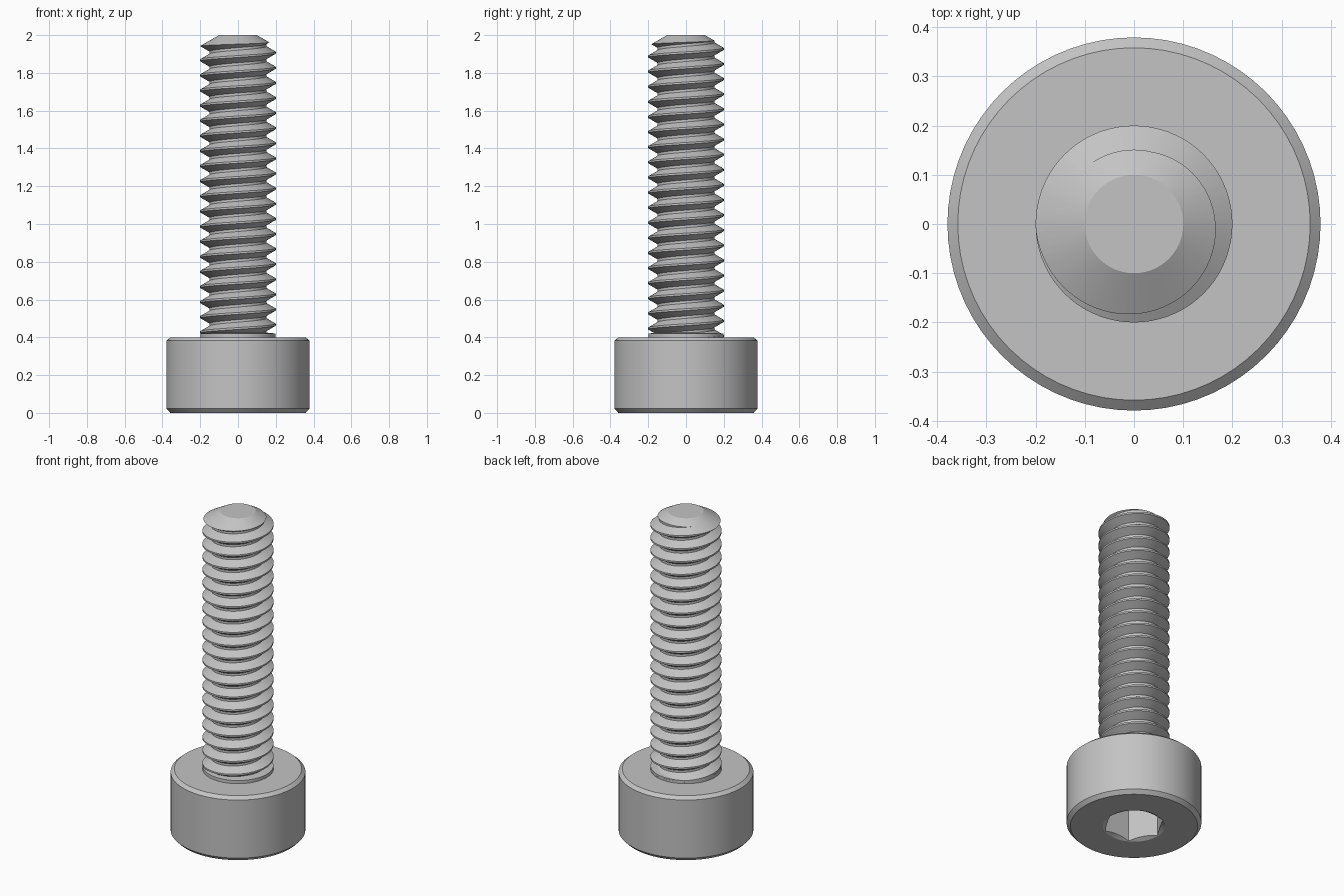
import bpy, bmesh, math

cube = bpy.data.objects.get("Cube")
if cube:
    bpy.data.objects.remove(cube, do_unlink=True)

SEG = 72          # sides of every round part
PITCH = 0.08
CREST, ROOT = 0.2, 0.151

steel = bpy.data.materials.new("grey_steel")
steel.use_nodes = True
colour = (0.55, 0.55, 0.55, 1)
steel.diffuse_color = colour
steel.node_tree.nodes["Principled BSDF"].inputs["Base Color"].default_value = colour


def finish(name, bm):
    bmesh.ops.recalc_face_normals(bm, faces=bm.faces)
    mesh = bpy.data.meshes.new(name)
    bm.to_mesh(mesh)
    bm.free()
    mesh.materials.append(steel)
    obj = bpy.data.objects.new(name, mesh)
    bpy.context.collection.objects.link(obj)
    return obj


def lathe(name, profile, sides=SEG):
    """Turn (radius, z) points into a closed solid with flat ends."""
    bm = bmesh.new()
    rings = []
    for r, z in profile:
        rings.append([bm.verts.new((r * math.cos(math.tau * i / sides),
                                    r * math.sin(math.tau * i / sides), z))
                      for i in range(sides)])
    for low, high in zip(rings, rings[1:]):
        for i in range(sides):
            j = (i + 1) % sides
            bm.faces.new((low[i], low[j], high[j], high[i]))
    bm.faces.new(rings[0])
    bm.faces.new(rings[-1])
    return finish(name, bm)


def select(obj):
    bpy.ops.object.select_all(action='DESELECT')
    obj.select_set(True)
    bpy.context.view_layer.objects.active = obj


def boolean(obj, cutter, operation):
    cutter.hide_render = True
    mod = obj.modifiers.new("cut", 'BOOLEAN')
    mod.operation = operation
    mod.solver = 'EXACT'
    mod.object = cutter
    select(obj)
    bpy.ops.object.modifier_apply(modifier=mod.name)
    bpy.data.objects.remove(cutter, do_unlink=True)


def threaded_rod(name, crest_z, turns):
    """Right-handed screw thread; crest_z is a crest height at angle 0."""
    flat = PITCH / 8
    flank = (CREST - ROOT) * math.tan(math.radians(30))
    outline = [(CREST, -flat / 2), (CREST, flat / 2),
               (ROOT, flat / 2 + flank), (ROOT, PITCH - flat / 2 - flank)]
    bm = bmesh.new()
    cols = []
    for i in range(SEG):
        a = math.tau * i / SEG
        cols.append([bm.verts.new((r * math.cos(a), r * math.sin(a),
                                   crest_z + z + PITCH * (t + i / SEG)))
                     for t in range(turns) for r, z in outline])
    # the last column joins the first one a full pitch higher
    cols.append(cols[0][4:])
    for left, right in zip(cols, cols[1:]):
        for k in range(min(len(left), len(right)) - 1):
            bm.faces.new((left[k], right[k], right[k + 1], left[k + 1]))
    # close both ends with a fan
    rim = [e for e in bm.edges if e.is_boundary]
    middle = crest_z + turns * PITCH / 2
    for top in (False, True):
        edges = [e for e in rim if (e.verts[0].co.z > middle) == top]
        height = sum(e.verts[0].co.z for e in edges) / len(edges)
        hub = bm.verts.new((0, 0, height))
        for e in edges:
            bm.faces.new((e.verts[0], e.verts[1], hub))
    return finish(name, bm)


# Head with chamfered rims and a countersunk hex socket
head = lathe("socket_head", [(0.358, 0), (0.379, 0.022), (0.379, 0.382), (0.358, 0.4)])
boolean(head, lathe("hex_cutter", [(0.1732, -0.05), (0.1732, 0.2)], 6), 'DIFFERENCE')
boolean(head, lathe("countersink_cutter", [(0.193, -0.01), (0.141, 0.02)]), 'DIFFERENCE')

# Threaded shank trimmed to a conical tip
shank = threaded_rod("threaded_shank", 1.907 - 20 * PITCH, 24)
trim = lathe("tip_trim", [(0.22, 0.385), (0.22, 1.931), (0.1, 2.0)])
boolean(shank, trim, 'INTERSECT')

# Plain collar where the thread runs out under the head
collar = lathe("thread_collar", [(0.1995, 0.39), (0.1995, 0.42), (0.152, 0.425)])

for part in (head, shank, collar):
    select(part)
    bpy.ops.object.shade_smooth_by_angle(angle=math.radians(25))
